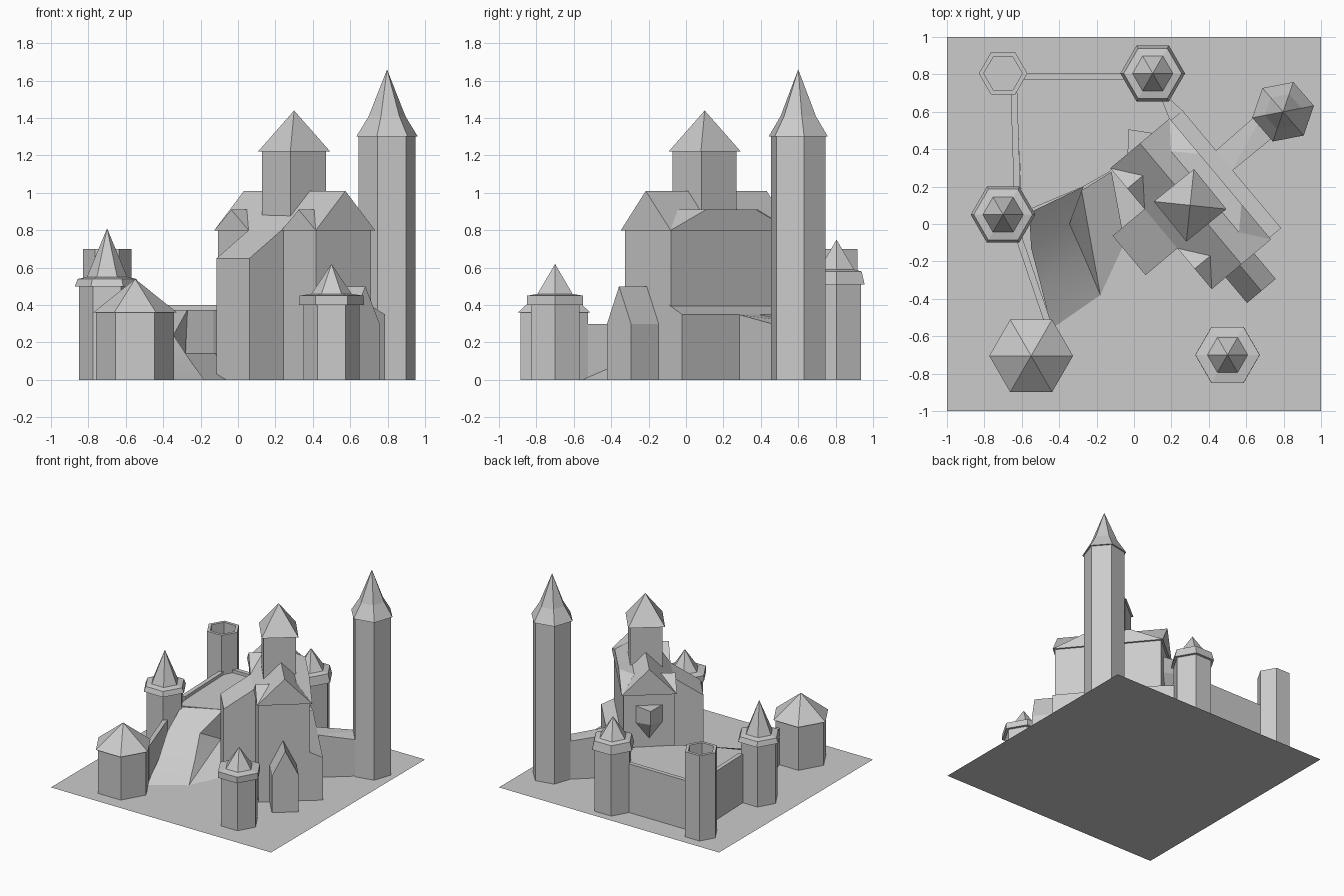
import bpy, bmesh, math
from mathutils import Matrix, Vector

old = bpy.data.objects.get("Cube")
if old:
    bpy.data.objects.remove(old, do_unlink=True)

stone = bpy.data.materials.new("stone_grey")
stone.use_nodes = True
GREY = (0.6, 0.6, 0.6, 1)
stone.diffuse_color = GREY
stone.node_tree.nodes["Principled BSDF"].inputs["Base Color"].default_value = GREY


def finish(name, bm, matrix=None):
    bmesh.ops.recalc_face_normals(bm, faces=bm.faces)
    mesh = bpy.data.meshes.new(name)
    bm.to_mesh(mesh)
    bm.free()
    mesh.materials.append(stone)
    ob = bpy.data.objects.new(name, mesh)
    bpy.context.scene.collection.objects.link(ob)
    if matrix:
        ob.matrix_world = matrix
    return ob


def hull(name, points, matrix=None):
    """Convex solid around the points."""
    bm = bmesh.new()
    for p in points:
        bm.verts.new(p)
    res = bmesh.ops.convex_hull(bm, input=bm.verts)
    spare = [g for g in res["geom_interior"] if isinstance(g, bmesh.types.BMVert)]
    bmesh.ops.delete(bm, geom=spare, context="VERTS")
    bmesh.ops.dissolve_limit(bm, angle_limit=0.01, verts=bm.verts, edges=bm.edges)
    return finish(name, bm, matrix)


def block(name, tops, matrix=None, base=0.0):
    """Solid from a convex outline with its own height at each corner."""
    return hull(name, tops + [(x, y, base) for x, y, z in tops], matrix)


def tower(name, x, y, profile, sides=6, turn=0):
    """Rings of (radius, height) joined into a many-sided tower."""
    bm = bmesh.new()
    rings = []
    for r, z in profile:
        angles = [math.radians(turn + 360 * i / sides) for i in range(sides)]
        rings.append([bm.verts.new((r * math.cos(a), r * math.sin(a), z)) for a in angles])
    for lo, hi in zip(rings, rings[1:]):
        for i in range(sides):
            j = (i + 1) % sides
            bm.faces.new((lo[i], lo[j], hi[j], hi[i]))
    bmesh.ops.remove_doubles(bm, verts=bm.verts, dist=1e-5)
    return finish(name, bm, Matrix.Translation((x, y, 0)))


def wall(name, a, b, height, thick=0.035):
    a, b = Vector(a), Vector(b)
    side = (b - a).normalized().orthogonal() * thick / 2
    block(name, [(p.x, p.y, height) for p in (a + side, b + side, b - side, a - side)])


# Ground
bm = bmesh.new()
bmesh.ops.create_grid(bm, x_segments=1, y_segments=1, size=1)
finish("ground", bm)

# Towers with a rim and a pointed cap
for name, x, y, rim, deck, tip, deck_r in (
        ("west_tower", -0.7, 0.05, 0.5, 0.54, 0.81, 0.157),
        ("north_tower", 0.1, 0.805, 0.51, 0.58, 0.75, 0.155),
        ("front_tower", 0.5, -0.7, 0.4, 0.45, 0.62, 0.172)):
    tower(name, x, y, [(0.15, 0), (0.15, rim), (0.173, rim), (deck_r, deck),
                       (0.108, deck + 0.01), (0, tip)])

# Open-topped, broad and tall towers
tower("open_tower", -0.7, 0.805, [(0.13, 0), (0.13, 0.7), (0.103, 0.7), (0.103, 0.6), (0, 0.6)])
tower("broad_tower", -0.55, -0.705, [(0.208, 0), (0.208, 0.36), (0.224, 0.36), (0, 0.54)])
tower("tall_tower", 0.797, 0.6, [(0.155, 0), (0.155, 1.3), (0.168, 1.3), (0.1, 1.41), (0, 1.66)], turn=11)

# Curtain walls
wall("north_wall", (-0.6, 0.79), (0.0, 0.79), 0.4)
wall("west_wall", (-0.642, 0.71), (-0.625, 0.18), 0.4)
wall("ramp_wall", (-0.62, -0.06), (-0.46, -0.53), 0.3)

# Courtyard platform
block("courtyard", [(x, y, 0.375) for x, y in (
    (-0.63, 0.79), (0.1, 0.79), (0.19, 0.565), (-0.13, 0.28), (-0.27, 0.2), (-0.6, 0.06))])

# Ramp, its cut side and the low bank beside it
left = [(-0.56, 0.06, 0.375), (-0.55, -0.13, 0.25), (-0.5, -0.32, 0.1), (-0.44, -0.56, 0.0)]
right = [(-0.27, 0.2, 0.375), (-0.345, 0.0, 0.24), (-0.26, -0.19, 0.11), (-0.18, -0.38, 0.0)]
bm = bmesh.new()
lv = [bm.verts.new(p) for p in left]
rv = [bm.verts.new(p) for p in right]
foot = bm.verts.new((-0.28, 0.18, 0.14))
for i in range(3):
    bm.faces.new((lv[i], lv[i + 1], rv[i + 1], rv[i]))
    bm.faces.new((rv[i], rv[i + 1], foot))
bank = [bm.verts.new(p) for p in ((-0.05, -0.1, 0.0), (-0.12, 0.28, 0.14))]
bm.faces.new((foot, rv[3], bank[0], bank[1]))
ramp = finish("ramp", bm)
for ob in bpy.context.selected_objects:
    ob.select_set(False)
ramp.select_set(True)
bpy.context.view_layer.objects.active = ramp
bpy.ops.object.shade_smooth_by_angle(angle=math.radians(35))

# Keep, built along its own axes: length on X, width on Y
KEEP = Matrix.Translation((0.303, 0.108, 0)) @ Matrix.Rotation(math.radians(-50), 4, "Z")
L, W, EAVE, RIDGE, MID = 0.422, 0.207, 0.8, 1.01, 0.91
ENDS = (-1, 1)

block("keep_body", [(sx * (L - 0.015), sy * (W - 0.015), EAVE + 0.01)
                    for sx in ENDS for sy in ENDS], KEEP)
hull("keep_roof", [(sx * L, sy * W, EAVE) for sx in ENDS for sy in ENDS]
     + [(sx * L, 0, RIDGE) for sx in ENDS], KEEP)

# Cross gables on the courtyard side
for side, label in zip(ENDS, ("rear", "front")):
    hull(label + "_cross_gable", [(side * L, -W, EAVE), (side * 0.137, -W, EAVE),
                                  (side * 0.28, -W, MID), (side * 0.28, -W + 0.11, MID),
                                  (side * 0.28, -W + 0.11, EAVE)], KEEP)

# Wide hipped dormer on the other side
hull("wide_dormer", [(s * x, y, z) for s in ENDS for x, y, z in (
    (L, W, EAVE), (0.175, W, MID), (0.283, 0.1, MID), (0.283, 0.1, EAVE))], KEEP)

# Lean-to wing
block("lean_to_wing", [(s * 0.137, y, z) for s in ENDS
                       for y, z in ((-0.43, 0.65), (-W, EAVE), (-0.1, EAVE))], KEEP)

# Gabled porch at the front end
block("porch", [(x, y, z) for x in (0.38, 0.6)
                for y, z in ((-0.11, 0.3), (-0.01, 0.5), (0.09, 0.3))], KEEP)

# Pointed bay at the rear end, tapering to a corbel
hull("rear_bay", [(-0.4, s * 0.105, z) for s in ENDS for z in (0.57, 0.71)]
     + [(-0.52, 0, 0.71), (-0.52, 0, 0.6), (-0.4, 0, 0.43)], KEEP)

# Square tower over the crossing
tower("crossing_tower", 0.3, 0.1, [(0.172, EAVE), (0.172, 1.22), (0.195, 1.22), (0, 1.44)],
      sides=4, turn=-6)

# Sloped terrace, link to the north tower and causeway to the tall tower
block("terrace", [(s * 0.41, y, z) for s in ENDS for y, z in ((0.18, 0.4), (0.287, 0.35))], KEEP)
block("north_link", [(0.2, 0.66, 0.35), (0.267, 0.6, 0.35), (0.17, 0.5, 0.35), (0.1, 0.75, 0.35)])
block("causeway", [(0.52, 0.28, 0.35), (0.74, 0.46, 0.3), (0.72, 0.64, 0.3), (0.435, 0.39, 0.35)])
